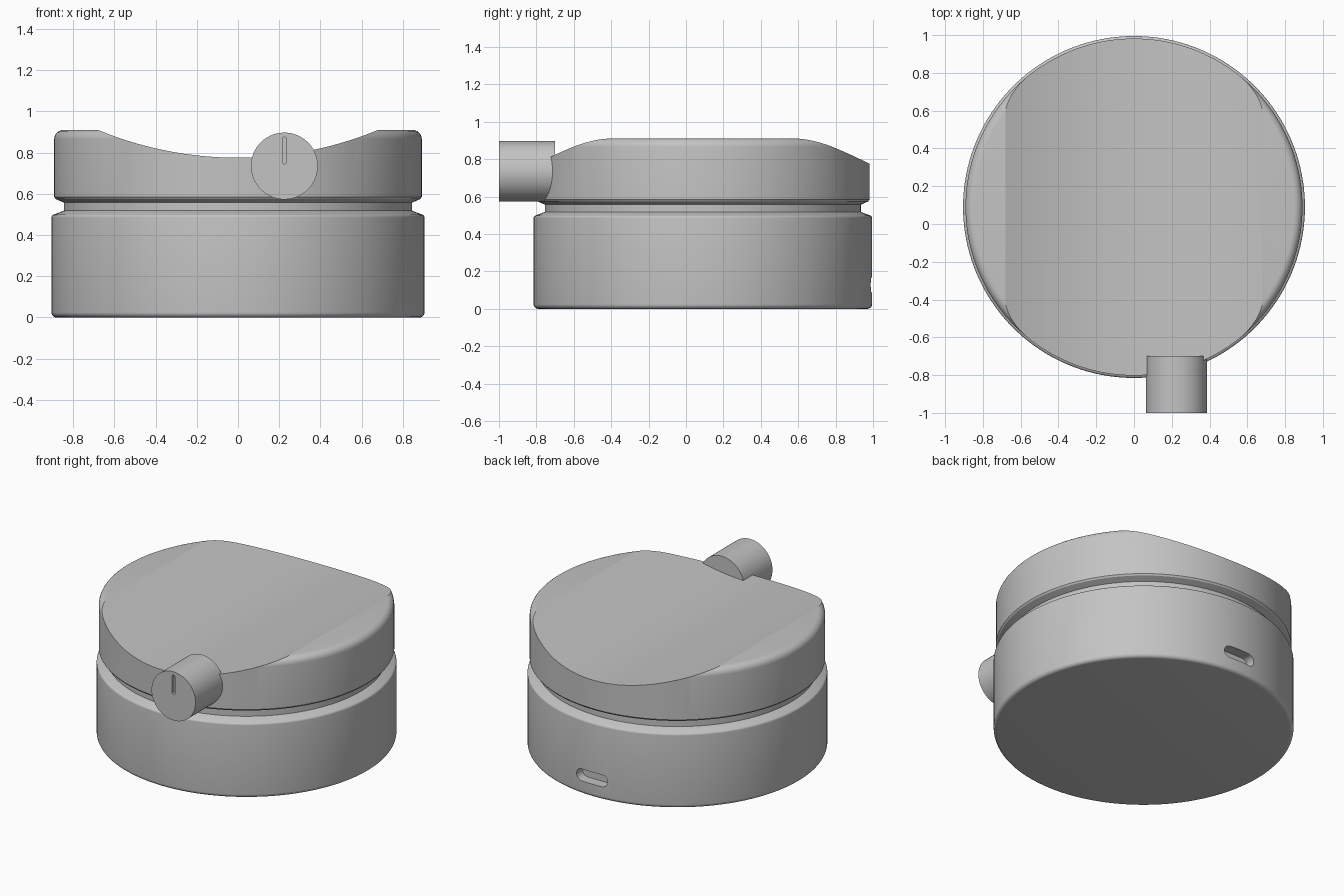
import bpy, bmesh
from math import sin, cos, pi, radians
from mathutils import Matrix, Vector

CY = 0.09          # body axis position along y
SEGMENTS = 160

cube = bpy.data.objects.get("Cube")
if cube:
    bpy.data.objects.remove(cube, do_unlink=True)

grey = bpy.data.materials.new("matte_grey")
grey.use_nodes = True
grey.diffuse_color = (0.55, 0.55, 0.55, 1)
grey.node_tree.nodes["Principled BSDF"].inputs["Base Color"].default_value = grey.diffuse_color


def finish(bm, name):
    bmesh.ops.recalc_face_normals(bm, faces=bm.faces)
    mesh = bpy.data.meshes.new(name)
    bm.to_mesh(mesh)
    bm.free()
    mesh.materials.append(grey)
    obj = bpy.data.objects.new(name, mesh)
    bpy.context.collection.objects.link(obj)
    return obj


def arc(r, z, radius, start, end, steps=6):
    """Rounded corner for a lathe profile."""
    angles = [radians(start + (end - start) * i / steps) for i in range(steps + 1)]
    return [(r + radius * cos(a), z + radius * sin(a)) for a in angles]


def lathe(name, profile):
    """Turn an (r, z) profile about the body axis and cap both ends."""
    bm = bmesh.new()
    rings = [[bm.verts.new((r * cos(2 * pi * i / SEGMENTS), CY + r * sin(2 * pi * i / SEGMENTS), z))
              for i in range(SEGMENTS)] for r, z in profile]
    for low, high in zip(rings, rings[1:]):
        for i in range(SEGMENTS):
            j = (i + 1) % SEGMENTS
            bm.faces.new((low[i], low[j], high[j], high[i]))
    bm.faces.new(rings[0][::-1])
    bm.faces.new(rings[-1])
    return finish(bm, name)


def rod(name, radius, centre, length, segments):
    """Cylinder lying along y."""
    bm = bmesh.new()
    bmesh.ops.create_cone(bm, cap_ends=True, segments=segments, radius1=radius, radius2=radius,
                          depth=length, matrix=Matrix.Translation(centre) @ Matrix.Rotation(pi / 2, 4, 'X'))
    return finish(bm, name)


def slot(name, length, width, depth, centre, turn=0):
    """Round-ended bar whose depth runs along y."""
    bm = bmesh.new()
    r, half = width / 2, (length - width) / 2
    outline = arc(half, 0, r, -90, 90, 12) + arc(-half, 0, r, 90, 270, 12)
    face = bm.faces.new([bm.verts.new((x, -depth / 2, z)) for x, z in outline])
    new = bmesh.ops.extrude_face_region(bm, geom=[face])["geom"]
    bmesh.ops.translate(bm, vec=(0, depth, 0), verts=[v for v in new if isinstance(v, bmesh.types.BMVert)])
    bmesh.ops.transform(bm, verts=bm.verts,
                        matrix=Matrix.Translation(centre) @ Matrix.Rotation(turn, 4, 'Y'))
    return finish(bm, name)


def select(obj):
    bpy.ops.object.select_all(action='DESELECT')
    obj.select_set(True)
    bpy.context.view_layer.objects.active = obj


def cut(obj, cutter):
    cutter.hide_render = True
    mod = obj.modifiers.new("cut", 'BOOLEAN')
    mod.operation, mod.solver, mod.object = 'DIFFERENCE', 'EXACT', cutter
    select(obj)
    bpy.ops.object.modifier_apply(modifier=mod.name)
    bpy.data.objects.remove(cutter, do_unlink=True)


# Lower housing with rounded rims and a charging port at the back
base = lathe("base_housing", arc(0.88, 0.025, 0.025, -90, 0)
             + arc(0.89, 0.485, 0.015, 0, 65, 4) + [(0.845, 0.518)])
cut(base, slot("port_cutter", 0.23, 0.08, 0.14, (0, CY + 0.905, 0.128)))

# Recessed ring between the housings
neck = lathe("neck_ring", [(0.845, 0.5), (0.845, 0.57)])

# Upper housing with a shallow saddle scooped across its top
lid = lathe("upper_housing", [(0.845, 0.557), (0.885, 0.575), (0.892, 0.585)]
            + arc(0.847, 0.865, 0.045, 0, 90))
cut(lid, rod("saddle_cutter", 1.78, (0, CY, 2.555), 3, 320))

# Front knob with an indicator groove
knob = rod("knob", 0.162, (0.225, -0.85, 0.735), 0.3, 96)
cut(knob, slot("groove_cutter", 0.13, 0.02, 0.04, (0.225, -1, 0.81), pi / 2))

for part in (base, neck, lid, knob):
    select(part)
    bpy.ops.object.shade_smooth_by_angle(angle=radians(20))
